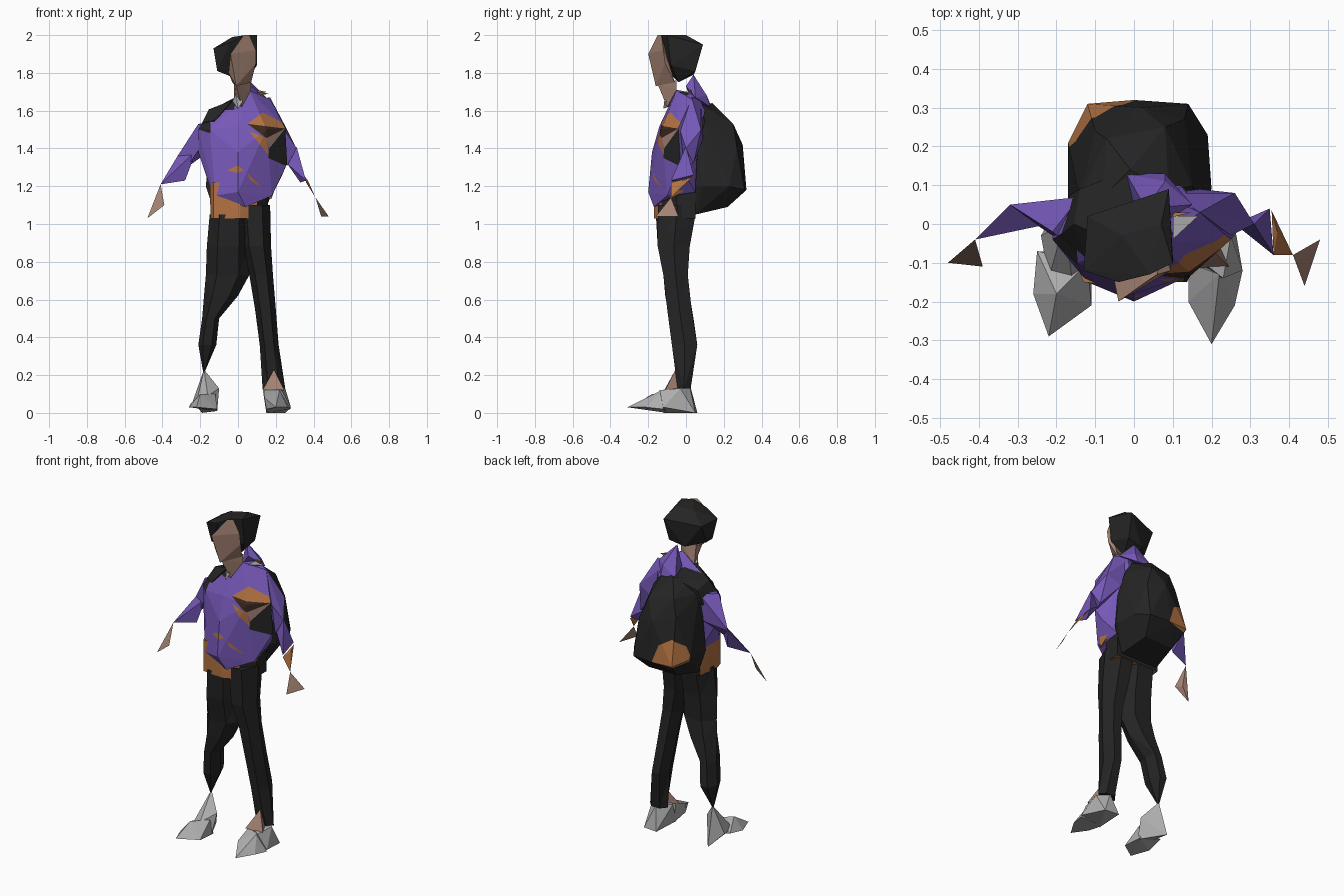
import bpy, bmesh, math
from mathutils import Vector


def material(name, rgb):
    m = bpy.data.materials.new(name)
    m.diffuse_color = (*rgb, 1)
    return m


PURPLE = material("purple cloth", (.18, .098, .48))
BLACK = material("black cloth", (.018, .018, .018))
ORANGE = material("orange brown", (.45, .17, .055))
SKIN = material("skin", (.37, .225, .17))
GREY = material("grey shoe", (.42, .42, .42))
BROWN = material("dark brown", (.045, .022, .013))


def finish(name, bm, mat):
    bmesh.ops.recalc_face_normals(bm, faces=bm.faces[:])
    me = bpy.data.meshes.new(name)
    bm.to_mesh(me)
    bm.free()
    ob = bpy.data.objects.new(name, me)
    bpy.context.collection.objects.link(ob)
    me.materials.append(mat)
    return ob


def hull(name, pts, mat):
    """Faceted solid around a few corner points."""
    bm = bmesh.new()
    for p in pts:
        bm.verts.new(p)
    bmesh.ops.convex_hull(bm, input=bm.verts[:])
    bmesh.ops.delete(bm, geom=[v for v in bm.verts if not v.link_faces], context='VERTS')
    return finish(name, bm, mat)


def loft(name, rings, mat, sides=6):
    """Tube through rings of (x0, x1, y0, y1, z)."""
    bm = bmesh.new()
    loops = []
    for x0, x1, y0, y1, z in rings:
        ring = []
        for i in range(sides):
            a = math.tau * i / sides
            ring.append(bm.verts.new(((x0 + x1) / 2 + math.cos(a) * (x1 - x0) / 2,
                                      (y0 + y1) / 2 + math.sin(a) * (y1 - y0) / 1.74, z)))
        loops.append(ring)
    for k, (a, b) in enumerate(zip(loops, loops[1:])):
        for i in range(sides):
            j = (i + 1) % sides
            if (i + k) % 2:
                bm.faces.new((a[i], a[j], b[j]))
                bm.faces.new((a[i], b[j], b[i]))
            else:
                bm.faces.new((a[i], a[j], b[i]))
                bm.faces.new((a[j], b[j], b[i]))
    bm.faces.new(loops[0])
    bm.faces.new(loops[-1])
    return finish(name, bm, mat)


def paint(ob, poly, mat, side=-1):
    """Cut a convex (x, z) patch into the front (-1) or back (+1) and colour it."""
    me = ob.data
    if mat.name not in me.materials:
        me.materials.append(mat)
    slot = me.materials.find(mat.name)
    bm = bmesh.new()
    bm.from_mesh(me)
    mid = Vector((sum(p[0] for p in poly) / len(poly), 0, sum(p[1] for p in poly) / len(poly)))
    planes = []
    for (ax, az), (bx, bz) in zip(poly, poly[1:] + poly[:1]):
        co, no = Vector((ax, 0, az)), Vector((az - bz, 0, bx - ax)).normalized()
        if no.dot(mid - co) < 0:
            no.negate()
        planes.append((co, no))
        faces = [f for f in bm.faces if f.normal.y * side > 0]
        edges = {e for f in faces for e in f.edges}
        verts = {v for f in faces for v in f.verts}
        bmesh.ops.bisect_plane(bm, geom=faces + list(edges) + list(verts),
                               plane_co=co, plane_no=no, dist=1e-5)
    for f in bm.faces:
        c = f.calc_center_median()
        if f.normal.y * side > 0 and all(n.dot(c - o) > 0 for o, n in planes):
            f.material_index = slot
    bmesh.ops.dissolve_limit(bm, angle_limit=.005, verts=bm.verts[:], edges=bm.edges[:],
                             delimit={'MATERIAL'})
    bm.to_mesh(me)
    bm.free()


# Head
hull("hair", [(-.13, -.12, 1.93), (-.11, -.1, 1.81), (-.04, -.15, 1.96), (.04, -.13, 2), (.1, -.1, 2),
              (.07, .0, 2), (.09, .09, 1.95), (-.12, .02, 1.93), (.04, -.04, 1.75), (.08, .05, 1.81),
              (-.02, .04, 1.79), (-.11, -.04, 1.81), (.1, -.08, 1.84), (-.03, -.03, 1.99)], BLACK)
hull("face", [(.03, -.15, 2), (.06, -.13, 2), (-.04, -.2, 1.9), (.095, -.12, 1.92), (-.05, -.15, 1.8),
              (-.01, -.16, 1.73), (.095, -.11, 1.85), (.07, -.06, 1.75), (-.03, -.09, 1.75)], SKIN)
hull("neck", [(-.01, -.15, 1.74), (.07, -.05, 1.76), (-.02, -.07, 1.76), (.02, -.1, 1.62),
              (.07, -.05, 1.71), (-.02, -.05, 1.64)], SKIN)
hull("collar", [(-.03, -.07, 1.65), (0, -.12, 1.61), (.025, -.115, 1.65), (-.01, -.1, 1.69),
                (.0, -.04, 1.64)], GREY)

# Jacket body with coloured patches
jacket = hull("jacket", [
    (.06, -.05, 1.71), (-.02, -.06, 1.64), (.1, .06, 1.69), (-.15, 0, 1.6), (.17, .03, 1.66),
    (-.14, .07, 1.57), (.12, .1, 1.6), (-.21, -.04, 1.5), (-.15, -.1, 1.5), (.0, -.14, 1.52),
    (.25, -.04, 1.51), (.15, -.13, 1.5), (-.21, -.03, 1.38), (.26, -.03, 1.32), (0, -.18, 1.38),
    (-.15, -.1, 1.2), (-.14, .05, 1.2), (0, -.2, 1.17), (.18, -.1, 1.15), (.23, 0, 1.25),
    (.16, .05, 1.17), (.04, -.17, 1.09), (-.12, -.15, 1.15)], PURPLE)
paint(jacket, [(.05, 1.53), (.13, 1.59), (.25, 1.53), (.25, 1.505)], ORANGE)
paint(jacket, [(.05, 1.53), (.25, 1.505), (.15, 1.455)], BROWN)
paint(jacket, [(.06, 1.49), (.15, 1.455), (.165, 1.36)], ORANGE)
paint(jacket, [(.15, 1.455), (.25, 1.505), (.165, 1.4)], SKIN)
paint(jacket, [(.16, 1.35), (.165, 1.4), (.25, 1.505), (.27, 1.45), (.27, 1.3)], BLACK)
paint(jacket, [(-.06, 1.285), (0, 1.31), (.03, 1.285), (0, 1.27)], ORANGE)
paint(jacket, [(.05, 1.27), (.13, 1.19), (.06, 1.235)], ORANGE)
paint(jacket, [(-.24, 1.51), (-.15, 1.62), (-.145, 1.48)], BLACK)
paint(jacket, [(-.16, 1.6), (-.01, 1.68), (-.02, 1.605)], BLACK)
hull("hood", [(.03, .04, 1.79), (-.02, .13, 1.63), (.08, .13, 1.62), (.08, .11, 1.68), (.07, 0, 1.73),
              (.15, .05, 1.67), (.0, .03, 1.64)], PURPLE)
hull("right_lining", [(.1, .02, 1.70), (.1, -.04, 1.70), (.165, .02, 1.69), (.11, 0, 1.68)], GREY)
hull("right_lining_edge", [(.09, .03, 1.71), (.15, .03, 1.70), (.1, .018, 1.71), (.11, .03, 1.68)], ORANGE)

# Strap running from the pack over the left shoulder
hull("left_strap", [(-.155, 0, 1.607), (-.03, -.06, 1.655), (-.14, .09, 1.57), (-.01, .14, 1.635),
                    (0, .05, 1.655), (-.165, .075, 1.48), (-.19, -.03, 1.535), (-.12, -.09, 1.55)], BLACK)

# Waist: shirt hem in front and on the left, black on the right and back
waist = hull("waist", [(x, y, z) for z, g in ((1.03, 0), (1.22, .005)) for x, y in
                       ((-.145 - g, -.1), (-.13, -.15), (.01, -.17 + g), (.1, -.13), (.16, -.05),
                        (.16, .05), (-.13, .05))], ORANGE)
waist.data.materials.append(BLACK)
for f in waist.data.polygons:
    if f.center.x > .11 or f.normal.y > .5:
        f.material_index = 1
hull("side_patch", [(.17, -.09, 1.25), (.175, -.085, 1.13), (.18, .03, 1.2), (.215, -.04, 1.235),
                    (.12, -.06, 1.18)], ORANGE)

# Backpack
pack = hull("backpack", [
    (-.08, .07, 1.62), (.09, .08, 1.63), (-.01, .14, 1.64), (-.14, .07, 1.55), (.15, .1, 1.54),
    (-.07, .22, 1.55), (.08, .25, 1.53), (-.15, .05, 1.4), (.17, .06, 1.4), (-.1, .24, 1.45),
    (.02, .3, 1.42), (.13, .27, 1.4), (-.17, .05, 1.2), (.18, .05, 1.2), (.2, .09, 1.2),
    (-.17, .21, 1.2), (-.1, .27, 1.33), (-.12, .31, 1.18), (0, .32, 1.18), (.14, .31, 1.18),
    (.19, .23, 1.2), (-.12, .05, 1.05), (.13, .05, 1.05), (-.09, .22, 1.09), (.1, .22, 1.09)], BLACK)
paint(pack, [(-.18, 1.19), (-.15, 1.28), (-.1, 1.33), (-.03, 1.29), (.01, 1.18), (-.11, 1.165)], ORANGE, 1)

# Left arm
hull("left_sleeve", [(-.21, -.02, 1.53), (-.14, .07, 1.54), (-.15, -.07, 1.48), (-.21, -.02, 1.38),
                     (-.32, .05, 1.36), (-.27, .01, 1.3), (-.16, .06, 1.38)], PURPLE)
hull("left_cuff", [(-.32, .05, 1.36), (-.28, 0, 1.23), (-.22, 0, 1.39), (-.41, -.04, 1.21),
                   (-.29, -.01, 1.32)], PURPLE)
hull("left_hand", [(-.41, -.04, 1.21), (-.48, -.1, 1.03), (-.39, -.11, 1.1), (-.42, -.08, 1.1)], SKIN)

# Right arm
hull("right_sleeve", [(.09, .08, 1.66), (.17, .03, 1.67), (.26, .08, 1.5), (.25, -.03, 1.49),
                      (.26, -.01, 1.31), (.31, 0, 1.4), (.28, .04, 1.32), (.17, .09, 1.45)], PURPLE)
hull("right_cuff", [(.31, 0, 1.41), (.26, 0, 1.32), (.35, .04, 1.26), (.36, -.08, 1.23),
                    (.33, -.02, 1.22)], PURPLE)
hull("right_wrist", [(.355, .035, 1.25), (.36, -.08, 1.22), (.37, -.02, 1.23), (.41, -.08, 1.14)], ORANGE)
hull("right_hand", [(.41, -.08, 1.14), (.48, -.04, 1.04), (.44, -.16, 1.04), (.445, -.08, 1.08)], SKIN)

# Trousers
loft("left_leg", [(-.15, .06, -.16, .05, 1.05), (-.165, .06, -.15, .02, .88), (-.17, .06, -.12, .01, .73),
                  (-.18, .0, -.11, .02, .62), (-.19, -.1, -.09, .04, .5), (-.21, -.115, -.07, .06, .36),
                  (-.185, -.175, -.01, .0, .22)], BLACK)
loft("right_leg", [(0, .17, -.15, .06, 1.1), (.02, .175, -.15, .02, .88), (.06, .185, -.12, .01, .73),
                   (.09, .2, -.1, .03, .55), (.115, .215, -.075, .06, .36), (.13, .25, -.045, .025, .13)], BLACK)

# Right ankle and shoes
hull("right_ankle", [(.19, -.055, .23), (.13, -.115, .12), (.245, -.11, .12), (.2, 0, .12)], SKIN)
hull("left_heel", [(-.18, 0, .23), (-.1, -.06, .13), (-.11, -.1, .01), (-.19, .06, 0), (-.24, -.03, .06),
                   (-.22, -.14, .05), (-.16, -.14, .09)], GREY)
hull("left_toe", [(-.25, -.07, .05), (-.26, -.18, .03), (-.22, -.29, .03), (-.11, -.21, .02),
                  (-.11, -.08, .01), (-.2, -.18, .1), (-.12, -.1, .1)], GREY)
hull("right_heel", [(.13, -.06, .13), (.25, -.03, .13), (.19, .02, .14), (.28, -.12, .03), (.16, .06, 0),
                    (.25, .05, 0), (.15, -.12, 0), (.23, -.14, .12)], GREY)
hull("right_toe", [(.14, -.2, .08), (.26, -.21, .03), (.2, -.31, .03), (.28, -.12, .02), (.15, -.1, 0),
                   (.15, -.21, .02), (.22, -.13, .12), (.14, -.1, .12)], GREY)
